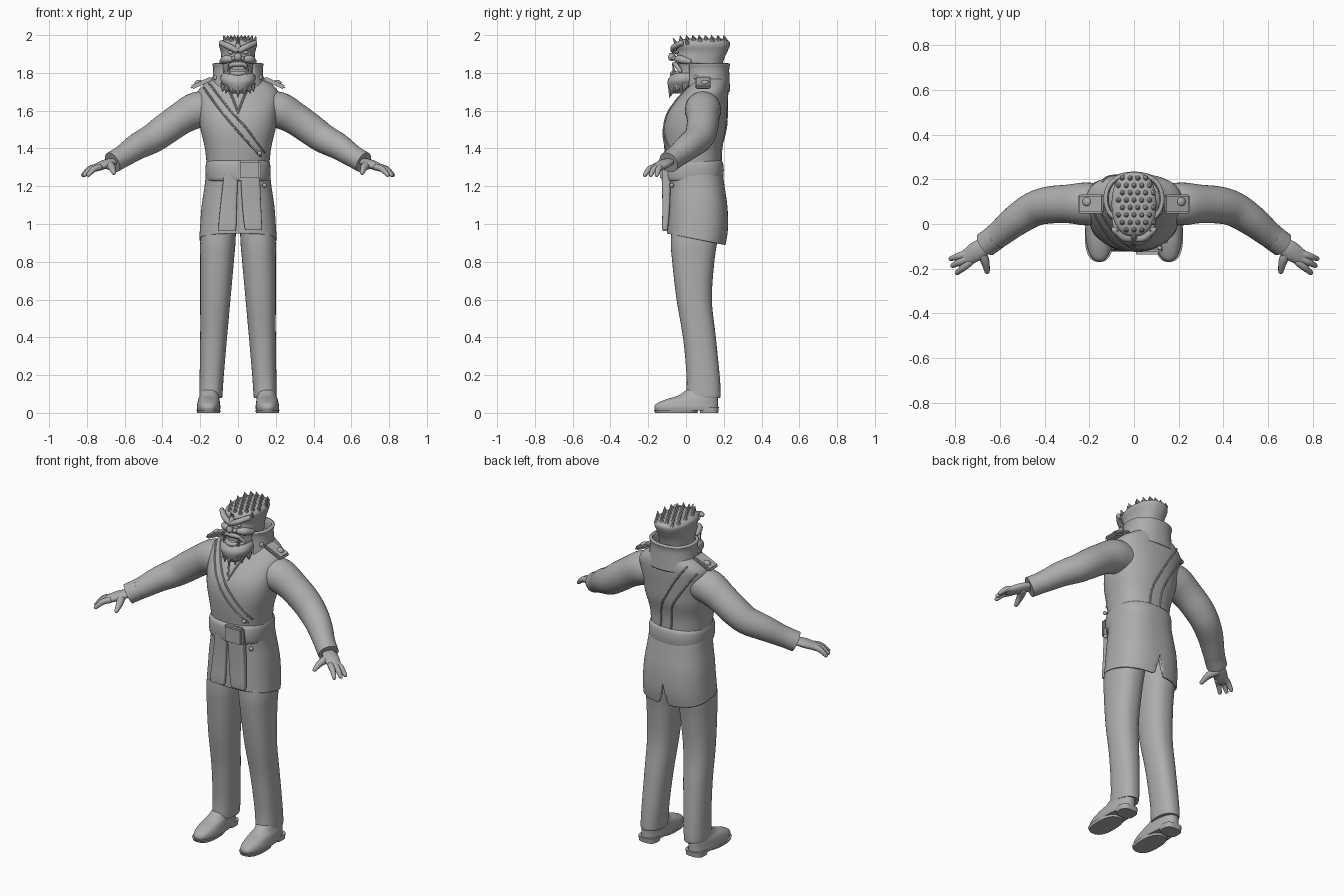
import bpy, bmesh, math
from mathutils import Vector, Matrix
from mathutils.bvhtree import BVHTree

cube = bpy.data.objects.get("Cube")
if cube:
    bpy.data.objects.remove(cube, do_unlink=True)

clay = bpy.data.materials.new("plain grey")
clay.use_nodes = True
GREY = (.42, .42, .42, 1)
clay.diffuse_color = GREY
clay.node_tree.nodes["Principled BSDF"].inputs["Base Color"].default_value = GREY
parts = []


def finish(name, bm, mirror=False, thick=0):
    """Turn a bmesh into a named, coloured object."""
    bmesh.ops.recalc_face_normals(bm, faces=bm.faces)
    mesh = bpy.data.meshes.new(name)
    bm.to_mesh(mesh)
    bm.free()
    mesh.materials.append(clay)
    obj = bpy.data.objects.new(name, mesh)
    bpy.context.collection.objects.link(obj)
    if thick:
        mod = obj.modifiers.new("thickness", 'SOLIDIFY')
        mod.thickness, mod.offset = thick, 0
    if mirror:
        obj.modifiers.new("mirror", 'MIRROR')
    parts.append(obj)
    return obj


def smooth(rows, n):
    """Catmull-Rom interpolation of rows of numbers."""
    out = []
    for i in range(len(rows) - 1):
        a, b, c, d = (rows[max(0, min(len(rows) - 1, i + k))] for k in (-1, 0, 1, 2))
        for j in range(n):
            t = j / n
            out.append(tuple(q + t / 2 * (r - p + t * (2 * p - 5 * q + 4 * r - s + t * (3 * q - p - 3 * r + s)))
                             for p, q, r, s in zip(a, b, c, d)))
    return out + [tuple(rows[-1])]


def skin(bm, rings, closed=True, caps=True):
    """Bridge rings of points with quads."""
    loops = [[bm.verts.new(p) for p in ring] for ring in rings]
    count = len(loops[0])
    for low, high in zip(loops, loops[1:]):
        for i in range(count if closed else count - 1):
            j = (i + 1) % count
            bm.faces.new((low[i], low[j], high[j], high[i]))
    if caps:
        bm.faces.new(loops[0])
        bm.faces.new(loops[-1])


def loft(name, rows, n=5, power=2.0, seg=56, gap=0, caps=True, warp=None, **kw):
    """Stack level rings: (z, x0, x1, y0, y1), or (z, half width, y0, y1)."""
    rows = [r if len(r) == 5 else (r[0], -r[1], r[1], r[2], r[3]) for r in rows]
    rings = []
    for z, x0, x1, y0, y1 in smooth(rows, n):
        ring = []
        for i in range(seg):
            a = gap - math.pi / 2 + (2 * math.pi - 2 * gap) * i / (seg - 1 if gap else seg)
            c, s = math.cos(a), math.sin(a)
            p = Vector(((x0 + x1) / 2 + (x1 - x0) / 2 * math.copysign(abs(c) ** (2 / power), c),
                        (y0 + y1) / 2 + (y1 - y0) / 2 * math.copysign(abs(s) ** (2 / power), s), z))
            ring.append(warp(p) if warp else p)
        rings.append(ring)
    bm = bmesh.new()
    skin(bm, rings, not gap, caps)
    return finish(name, bm, **kw)


def tube(name, points, n=4, flat=1.0, seg=20, rounded=True, **kw):
    """Sweep a circle along points (x, y, z, radius)."""
    pts = smooth(points, n)
    pos = [Vector(p[:3]) for p in pts]
    rings = []

    def ring(center, t, r):
        ref = Vector((0, 1, 0)) if abs(t.z) > .95 else Vector((0, 0, 1))
        u = t.cross(ref).normalized()
        v = u.cross(t)
        rings.append([center + r * (math.cos(a) * u + flat * math.sin(a) * v)
                      for a in (2 * math.pi * i / seg for i in range(seg))])

    for i, p in enumerate(pts):
        t = (pos[min(i + 1, len(pos) - 1)] - pos[max(i - 1, 0)]).normalized()
        ends = (1.45, 1, .5) if rounded else ()
        if i == 0:
            for a in ends:
                ring(pos[i] - t * p[3] * math.sin(a), t, p[3] * math.cos(a))
        ring(pos[i], t, p[3])
        if i == len(pts) - 1:
            for a in reversed(ends):
                ring(pos[i] + t * p[3] * math.sin(a), t, p[3] * math.cos(a))
    bm = bmesh.new()
    skin(bm, rings)
    return finish(name, bm, **kw)


def spike(name, base, tip, r, **kw):
    return tube(name, [(*base, r), (*tip, r * .1)], n=1, seg=8, rounded=False, **kw)


def blob(name, loc, size, tilt=0, **kw):
    bm = bmesh.new()
    bmesh.ops.create_uvsphere(bm, u_segments=20, v_segments=12, radius=1, matrix=Matrix.Translation(loc)
                              @ Matrix.Rotation(tilt, 4, 'Y') @ Matrix.Diagonal((*size, 1)))
    return finish(name, bm, **kw)


def slab(name, loc, size, tilt=0, **kw):
    bm = bmesh.new()
    bmesh.ops.create_cube(bm, size=1, matrix=Matrix.Diagonal((*size, 1)))
    bmesh.ops.bevel(bm, geom=bm.edges[:], offset=min(size) * .35, segments=2, affect='EDGES')
    bm.transform(Matrix.Translation(loc) @ Matrix.Rotation(tilt, 4, 'Y'))
    return finish(name, bm, **kw)


def surface(obj):
    return BVHTree.FromPolygons([v.co for v in obj.data.vertices], [p.vertices[:] for p in obj.data.polygons])


# Legs and shoes
loft("trouser_legs", [(1.12, .01, .17, -.06, .18), (.93, .012, .198, -.08, .168), (.8, .022, .2, -.073, .15),
                      (.6, .04, .2, -.05, .137), (.4, .058, .2, -.016, .158), (.2, .075, .203, .003, .178),
                      (.1, .082, .205, .002, .184), (.08, .084, .203, .006, .18)], power=2.3, mirror=True)
loft("shoes", [(.012, .096, .215, -.163, .168), (.03, .093, .218, -.168, .17), (.05, .095, .215, -.155, .17),
               (.072, .098, .21, -.105, .17), (.09, .1, .203, -.045, .17), (.12, .105, .195, 0, .165)],
     power=2.4, mirror=True)
loft("shoe_soles", [(0, .095, .216, -.163, .06), (.015, .092, .22, -.17, .065)], n=1, power=2.5, mirror=True)
loft("shoe_heels", [(0, .102, .21, .075, .17), (.03, .1, .212, .07, .174)], n=1, power=3, mirror=True)


# Coat skirt with a sloping hem and a notch at the back
def hem(p):
    p.z -= .2 * (p.y - .05) * max(0, min(1, (1.25 - p.z) / .3))
    if p.y > .1:
        p.z = max(p.z, 1.02 - abs(p.x) * 4.5)
    return p


loft("coat_skirt", [(1.27, .165, -.1, .188), (1.2, .172, -.092, .2), (1.1, .187, -.092, .215),
                    (1, .195, -.094, .217), (.92, .2, -.096, .205)],
     n=8, power=2.5, seg=160, caps=False, warp=hem, thick=.01)

# Coat body
torso = loft("coat_body", [(1.28, .163, -.1, .185), (1.4, .175, -.115, .188), (1.5, .198, -.118, .21),
                           (1.58, .208, -.1, .217), (1.65, .215, -.055, .222), (1.7, .212, -.012, .224),
                           (1.735, .185, .015, .222), (1.77, .13, .035, .217), (1.79, .1, .05, .21)], power=2.35)
cloth = surface(torso)

# Wrap edges, neckline and back strap laid over the coat
seams = {"wrap_edge": (-1, [(-.18, 1.72), (-.1, 1.61), (0, 1.49), (.12, 1.36)]),
         "wrap_band_edge": (-1, [(-.15, 1.74), (-.04, 1.6), (.05, 1.5), (.14, 1.38)]),
         "neckline_right": (-1, [(-.07, 1.74), (-.035, 1.68), (0, 1.59)]),
         "neckline_left": (-1, [(.07, 1.74), (.035, 1.68), (0, 1.59)]),
         "back_strap_outer": (1, [(-.19, 1.7), (-.12, 1.6), (-.05, 1.48), (-.03, 1.34)]),
         "back_strap_inner": (1, [(-.14, 1.74), (-.06, 1.62), (.02, 1.47), (.04, 1.34)])}
for name, (side, line) in seams.items():
    hits = [cloth.ray_cast(Vector((x, side, z)), Vector((0, -side, 0)))[0] for x, z in smooth(line, 6)]
    tube(name, [(*h, .006) for h in hits if h], n=1, seg=8)

# Belt, knot and sash tails
loft("belt", [(1.228, .155, -.108, .183), (1.236, .168, -.12, .195), (1.285, .173, -.124, .2),
              (1.325, .168, -.12, .195), (1.337, .155, -.108, .183)], n=3, power=2.5)
slab("belt_knot", (.06, -.12, 1.285), (.125, .035, .108))
loft("long_sash_tail", [(.97, .045, .12, -.12, -.1), (.98, .035, .127, -.127, -.095), (1.1, .022, .122, -.125, -.085),
                        (1.28, .012, .115, -.13, -.08)], n=3, power=5)
loft("short_sash_tail", [(.965, -.095, -.02, -.118, -.1), (.975, -.104, -.01, -.124, -.094),
                         (1.1, -.093, -.006, -.118, -.08), (1.26, -.075, 0, -.12, -.075)], n=3, power=5)
blob("coat_button", (.115, -.108, 1.375), (.012, .01, .012))
blob("skirt_button", (.14, -.075, 1.205), (.012, .012, .012))

# Collar and shoulder tabs
loft("collar", [(1.7, .142, 0, .225), (1.76, .128, .002, .222), (1.82, .122, .004, .22), (1.85, .128, 0, .226)],
     gap=.65, caps=False, power=2.2, thick=.018)
slab("shoulder_tabs", (.192, .09, 1.747), (.125, .085, .022), .42, mirror=True)
blob("shoulder_buttons", (.212, .1, 1.75), (.02, .02, .012), .42, mirror=True)
blob("collar_buttons", (.118, .055, 1.775), (.012, .014, .014), mirror=True)

# Sleeves, cuffs and hands
tube("sleeves", [(.15, .09, 1.61, .09), (.22, .09, 1.602, .096), (.3, .09, 1.56, .086), (.38, .085, 1.505, .083),
                 (.45, .066, 1.455, .078), (.53, .015, 1.412, .07), (.6, -.042, 1.365, .06),
                 (.655, -.084, 1.332, .054)], seg=32, rounded=False, mirror=True)
tube("cuffs", [(.618, -.057, 1.354, .058), (.665, -.092, 1.326, .057)], seg=32, rounded=False, mirror=True)
tube("palms", [(.645, -.078, 1.336, .03), (.7, -.118, 1.318, .043), (.75, -.152, 1.298, .036)],
     flat=.55, mirror=True)
for name, knuckle, tip in (("first", (.735, -.17), (.792, -.218)), ("middle", (.75, -.155), (.812, -.186)),
                           ("little", (.755, -.135), (.82, -.155))):
    bend = [(a + b) / 2 for a, b in zip(knuckle, tip)]
    tube(name + "_fingers", [(*knuckle, 1.3, .018), (*bend, 1.29, .016), (*tip, 1.26, .011)], seg=12, mirror=True)
tube("thumbs", [(.69, -.12, 1.315, .026), (.668, -.165, 1.3, .02), (.658, -.212, 1.272, .012)], seg=12, mirror=True)

# Head, heavy jaw and beard
head = loft("head", [(1.68, .07, .01, .16), (1.75, .08, -.04, .175), (1.82, .085, -.036, .187), (1.87, .088, -.05, .2),
                     (1.91, .091, -.044, .218), (1.945, .1, -.055, .232), (1.966, .094, -.045, .23),
                     (1.979, .068, -.01, .205), (1.983, .03, .04, .16)], power=2.3)
loft("bearded_jaw", [(1.69, .035, -.07, .02), (1.715, .06, -.09, .06), (1.755, .09, -.098, .08),
                     (1.785, .09, -.082, .08), (1.8, .078, -.066, .06)], power=2.3)
for i in range(7):
    a = (i - 3) * .42
    x, y = .075 * math.sin(a), .03 - .105 * math.cos(a)
    spike("beard_tuft", (x, y, 1.74), (x * 1.15, y - .012, 1.67 + abs(a) * .025), .022)

# Face
tube("brows", [(.008, -.066, 1.918, .015), (.045, -.062, 1.938, .016), (.088, -.026, 1.958, .014)], mirror=True)
blob("eyes", (.04, -.05, 1.908), (.016, .01, .009), -.3, mirror=True)
tube("nose", [(0, -.055, 1.945, .013), (0, -.068, 1.91, .016), (0, -.076, 1.882, .019)])
blob("nostrils", (.02, -.06, 1.877), (.015, .016, .012), mirror=True)
tube("cheeks", [(.03, -.05, 1.872, .014), (.064, -.03, 1.872, .022), (.085, .015, 1.86, .014)], mirror=True)
tube("upper_lip", [(-.065, -.03, 1.81, .01), (-.035, -.054, 1.842, .012), (0, -.062, 1.846, .013),
                   (.035, -.054, 1.842, .012), (.065, -.03, 1.81, .01)])
tube("lower_lip", [(-.06, -.04, 1.802, .01), (0, -.073, 1.795, .013), (.06, -.04, 1.802, .01)])
slab("upper_teeth", (0, -.042, 1.826), (.07, .02, .014))
spike("tusks", (.045, -.06, 1.795), (.052, -.072, 1.848), .011, mirror=True)
spike("brow_horn", (0, -.045, 1.945), (0, -.07, 1.985), .014)

# Rows of short spikes over the crown
scalp = surface(head)
for row in range(8):
    for col in range(-2, 3):
        x, y = (col + row % 2 * .5) * .034, -.025 + row * .033
        hit = scalp.ray_cast(Vector((x, y, 3)), Vector((0, 0, -1)))[0]
        if hit and hit.z > 1.9:
            spike("crown_spike", hit - Vector((0, 0, .006)), (x * 1.12, y - .006, min(hit.z + .022, 2)), .014)

bpy.ops.object.select_all(action='DESELECT')
for obj in parts:
    obj.select_set(True)
bpy.context.view_layer.objects.active = torso
bpy.ops.object.shade_smooth_by_angle(angle=math.radians(40))
